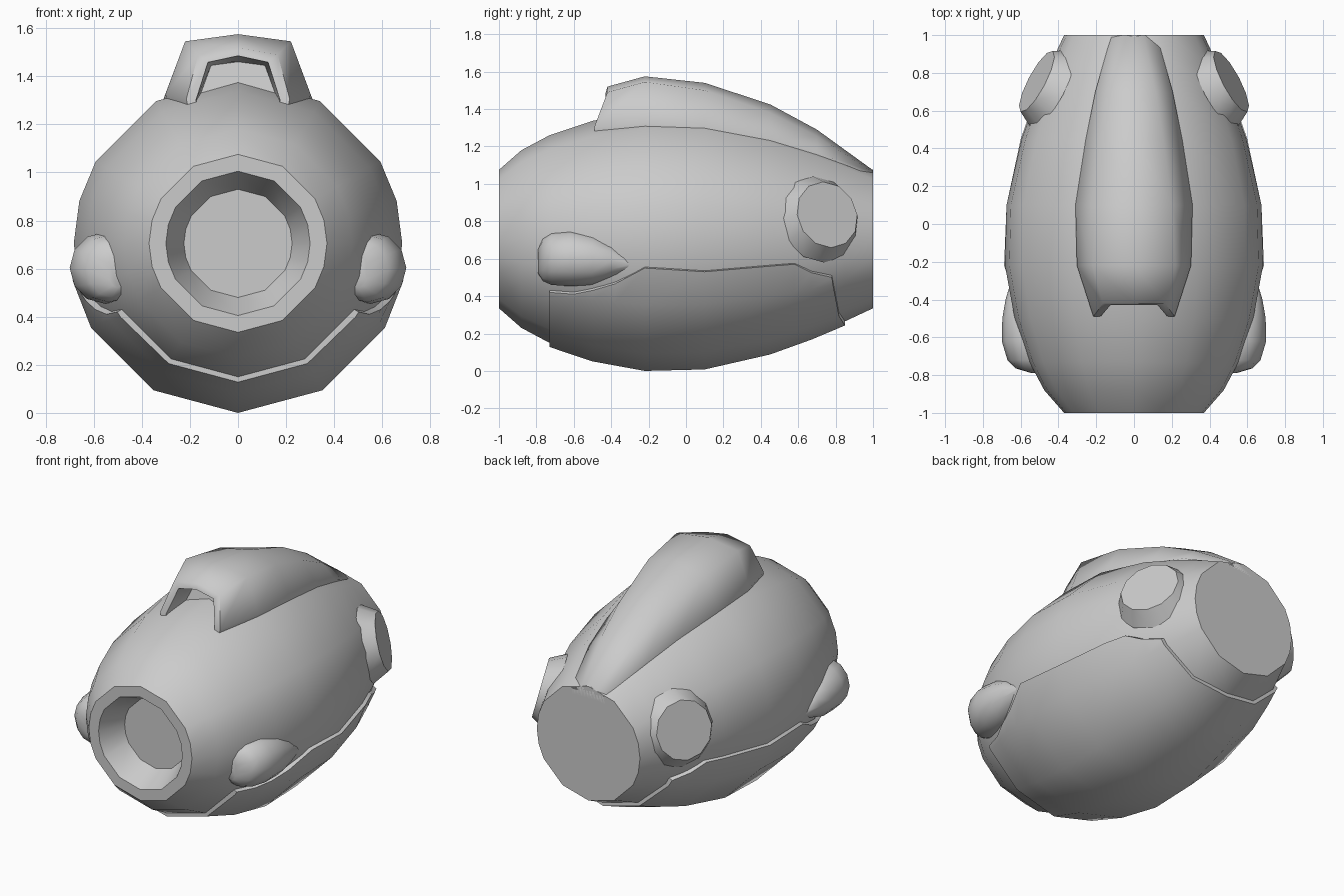
import bpy, bmesh
from math import sin, cos, acos, radians
from mathutils import Vector

cube = bpy.data.objects.get("Cube")
if cube:
    bpy.data.objects.remove(cube, do_unlink=True)

grey = bpy.data.materials.new("plain_grey")
grey.use_nodes = True
colour = (0.6, 0.6, 0.6, 1)
grey.diffuse_color = colour
grey.node_tree.nodes["Principled BSDF"].inputs["Base Color"].default_value = colour

AXIS_Z = 0.705


def loft(name, rings, angle=40):
    """Skin a list of closed rings, cap both ends and shade by angle."""
    bm = bmesh.new()
    rows = [[bm.verts.new(p) for p in ring] for ring in rings]
    for a, b in zip(rows, rows[1:]):
        n = len(a)
        for i in range(n):
            j = (i + 1) % n
            bm.faces.new((a[i], a[j], b[j], b[i]))
    bm.faces.new(rows[0])
    bm.faces.new(rows[-1])
    bmesh.ops.recalc_face_normals(bm, faces=bm.faces)
    mesh = bpy.data.meshes.new(name)
    bm.to_mesh(mesh)
    bm.free()
    mesh.materials.append(grey)
    obj = bpy.data.objects.new(name, mesh)
    bpy.context.collection.objects.link(obj)
    bpy.ops.object.select_all(action='DESELECT')
    obj.select_set(True)
    bpy.context.view_layer.objects.active = obj
    bpy.ops.object.shade_smooth_by_angle(angle=radians(angle))
    return obj


def around(r, y, deg):
    """Point on the hull axis system; zero degrees is straight down."""
    a = radians(deg)
    return Vector((r * sin(a), y, AXIS_Z - r * cos(a)))


# Hull: lathed barrel with a recessed round opening in the nose
HULL = [(-1, .37), (-.88, .475), (-.73, .555), (-.5, .632), (-.22, .683),
        (.1, .675), (.45, .595), (.7, .505), (.85, .44), (1, .37)]
angles = sorted(list(range(0, 360, 30)) + [75, 105, 255, 285])
profile = [(-.84, .225), (-1, .30)] + HULL
loft("hull", [[around(r, y, a) for a in angles] for y, r in profile])


def hull_radius(y):
    for (y0, r0), (y1, r1) in zip(HULL, HULL[1:]):
        if y <= y1:
            return r0 + (r1 - r0) * (y - y0) / (y1 - y0)
    return HULL[-1][1]


# Belly plate: thin shell under the hull with a stepped upper edge
def plate_ring(y_keel, y_edge, z_edge):
    r_edge = hull_radius(y_edge) + .022
    top = math_deg(acos((AXIS_Z - z_edge) / r_edge))
    half = [0, 30, min(60, top * .96), top]
    spread = [-a for a in half[:0:-1]] + half

    def row(offset):
        points = []
        for a in spread:
            y = y_keel + (y_edge - y_keel) * abs(a) / top
            points.append(around(hull_radius(y) + offset, y, a))
        return points
    return row(.022) + row(-.03)[::-1]


def math_deg(a):
    return a / radians(1)


EDGE = [(-.73, .42), (-.6, .41), (-.5, .43), (-.38, .465), (-.22, .55),
        (.1, .53), (.45, .56), (.58, .57), (.67, .525)]
plate = [plate_ring(y, y, z) for y, z in EDGE] + [plate_ring(.85, .78, .5)]
loft("belly_plate", plate, 35)


# Dorsal scoop: tapering fairing with a hollow front mouth
def scoop_ring(y_base, y_top, base, z_base, shoulder, z_shoulder, z_top):
    side = [Vector((base * .95, y_base, z_base - .05)),
            Vector((base, y_base, z_base)),
            Vector((shoulder, y_top, z_shoulder))]
    other = [Vector((-p.x, p.y, p.z)) for p in reversed(side)]
    return side + [Vector((0, y_top, z_top))] + other


loft("dorsal_scoop", [scoop_ring(*s) for s in (
    (-.32, -.27, .165, 1.30, .112, 1.445, 1.46),
    (-.488, -.43, .175, 1.30, .125, 1.458, 1.485),
    (-.49, -.42, .215, 1.305, .165, 1.49, 1.52),
    (-.22, -.22, .302, 1.325, .22, 1.545, 1.575),
    (.1, .1, .31, 1.305, .20, 1.50, 1.54),
    (.45, .45, .255, 1.235, .155, 1.38, 1.425),
    (.7, .7, .205, 1.17, .115, 1.255, 1.29),
    (1, 1, .12, 1.04, .05, 1.062, 1.073))], 68)


# Side blisters and rear side nozzles, one pair each
BLISTER = [(-.79, .50, .04, .07, .59), (-.765, .525, .10, .115, .595),
           (-.72, .535, .135, .14, .60), (-.62, .55, .15, .15, .603),
           (-.5, .57, .127, .135, .595), (-.4, .58, .10, .095, .59),
           (-.3, .60, .05, .03, .57)]
STEPS = [radians(a) for a in range(0, 360, 30)]

for side, label in ((1, "left"), (-1, "right")):
    rings = [[Vector((side * (x + rx * cos(a)), y, z + rz * sin(a)))
              for a in STEPS] for y, x, rx, rz, z in BLISTER]
    loft(label + "_blister", rings, 50)

    normal = Vector((side * .85, .45, .25)).normalized()
    u = normal.cross(Vector((0, 0, 1))).normalized()
    v = normal.cross(u)
    centre = Vector((side * .515, .755, .835))
    rings = [[centre - normal * depth + (u * cos(a) + v * sin(a)) * r
              for a in STEPS] for depth, r in ((0, .182), (.1, .238))]
    loft(label + "_nozzle", rings)
